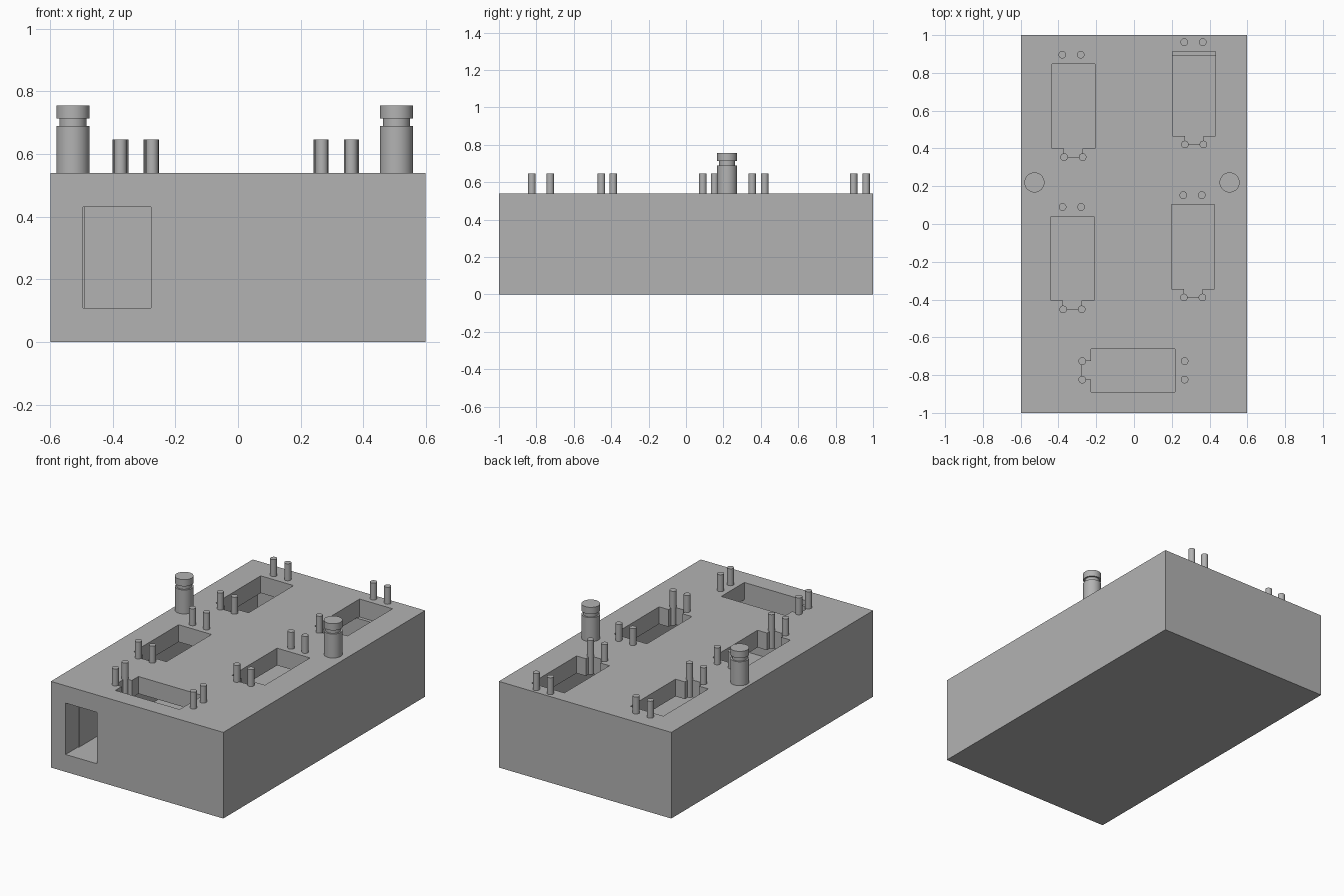
import bpy
import bmesh

cube = bpy.data.objects.get("Cube")
if cube:
    bpy.data.objects.remove(cube, do_unlink=True)

grey = bpy.data.materials.new("plain grey")
grey.use_nodes = True
grey.diffuse_color = (0.45, 0.45, 0.45, 1)
grey.node_tree.nodes["Principled BSDF"].inputs["Base Color"].default_value = (0.45, 0.45, 0.45, 1)

WX, WY, TOP, WALL = 0.598, 1.0, 0.54, 0.108
CEIL = TOP - WALL


def add_object(name, bm):
    bmesh.ops.recalc_face_normals(bm, faces=bm.faces)
    mesh = bpy.data.meshes.new(name)
    bm.to_mesh(mesh)
    bm.free()
    mesh.materials.append(grey)
    obj = bpy.data.objects.new(name, mesh)
    bpy.context.collection.objects.link(obj)
    return obj


def prism(name, outline, z0, z1):
    bm = bmesh.new()
    face = bm.faces.new([bm.verts.new((x, y, z0)) for x, y in outline])
    ext = bmesh.ops.extrude_face_region(bm, geom=[face])
    for v in ext["geom"]:
        if isinstance(v, bmesh.types.BMVert):
            v.co.z = z1
    return add_object(name, bm)


def block(name, x0, x1, y0, y1, z0, z1):
    return prism(name, [(x0, y0), (x1, y0), (x1, y1), (x0, y1)], z0, z1)


def activate(obj):
    bpy.ops.object.select_all(action='DESELECT')
    obj.select_set(True)
    bpy.context.view_layer.objects.active = obj


def cut(target, cutter):
    cutter.hide_render = True
    mod = target.modifiers.new("cut", 'BOOLEAN')
    mod.operation, mod.solver, mod.object = 'DIFFERENCE', 'EXACT', cutter
    activate(target)
    bpy.ops.object.modifier_apply(modifier=mod.name)
    bpy.data.objects.remove(cutter, do_unlink=True)


def turned(name, x, y, profile, sides=32):
    """Stack of rings, given as (radius, height), closed at both ends."""
    bm = bmesh.new()
    for i, (r, z) in enumerate(profile):
        ring = bmesh.ops.create_circle(bm, segments=sides, radius=r)["verts"]
        for v in ring:
            v.co.x += x
            v.co.y += y
            v.co.z = z
        if i:
            for k in range(sides):
                n = (k + 1) % sides
                bm.faces.new((last[k], last[n], ring[n], ring[k]))
        else:
            bm.faces.new(ring)
        last = ring
    bm.faces.new(last)
    obj = add_object(name, bm)
    activate(obj)
    bpy.ops.object.shade_smooth_by_angle()
    return obj


# Hollow case with a window in the front wall
case = block("case", -WX, WX, -WY, WY, 0, TOP)
cut(case, block("cavity", WALL - WX, WX - WALL, WALL - WY, WY - WALL, WALL, CEIL))
cut(case, block("window", -0.495, -0.278, -1.1, -0.87, WALL + 0.001, CEIL - 0.001))

# Key slots: middle of the notch end, and whether the slot lies along x
LENGTH, HALF, NOTCH, NOTCH_HALF = 0.446, 0.114, 0.046, 0.049
PIN = [(0.02, CEIL), (0.02, TOP + 0.106)]
slots = {
    "back_right": (-0.321, 0.40, False),
    "back_left": (0.318, 0.467, False),
    "middle_right": (-0.326, -0.406, False),
    "middle_left": (0.313, -0.343, False),
    "front": (-0.228, -0.775, True),
}
for name, (cx, cy, along_x) in slots.items():
    def place(u, v):
        return (cx + v, cy + u) if along_x else (cx + u, cy + v)

    outline = [(-HALF, 0), (-NOTCH_HALF, 0), (-NOTCH_HALF, -NOTCH), (NOTCH_HALF, -NOTCH),
               (NOTCH_HALF, 0), (HALF, 0), (HALF, LENGTH), (-HALF, LENGTH)]
    cut(case, prism("slot", [place(u, v) for u, v in outline], CEIL - 0.005, TOP + 0.1))

    # Two pins at the notch corners and two beyond the far end
    for end, v in (("notch", -NOTCH), ("far", LENGTH + 0.05)):
        for side, u in (("a", -NOTCH_HALF), ("b", NOTCH_HALF)):
            if end == "far" and not along_x:
                u -= 0.01 if name == "back_right" else 0.003
            turned(f"{name}_{end}_pin_{side}", *place(u, v), PIN)

# Grooved posts on either side
POST = [(0.053, CEIL + 0.02), (0.053, 0.69), (0.043, 0.69), (0.043, 0.713), (0.053, 0.713), (0.053, 0.755)]
for name, x in (("right_post", -0.527), ("left_post", 0.506)):
    turned(name, x, 0.22, POST)
